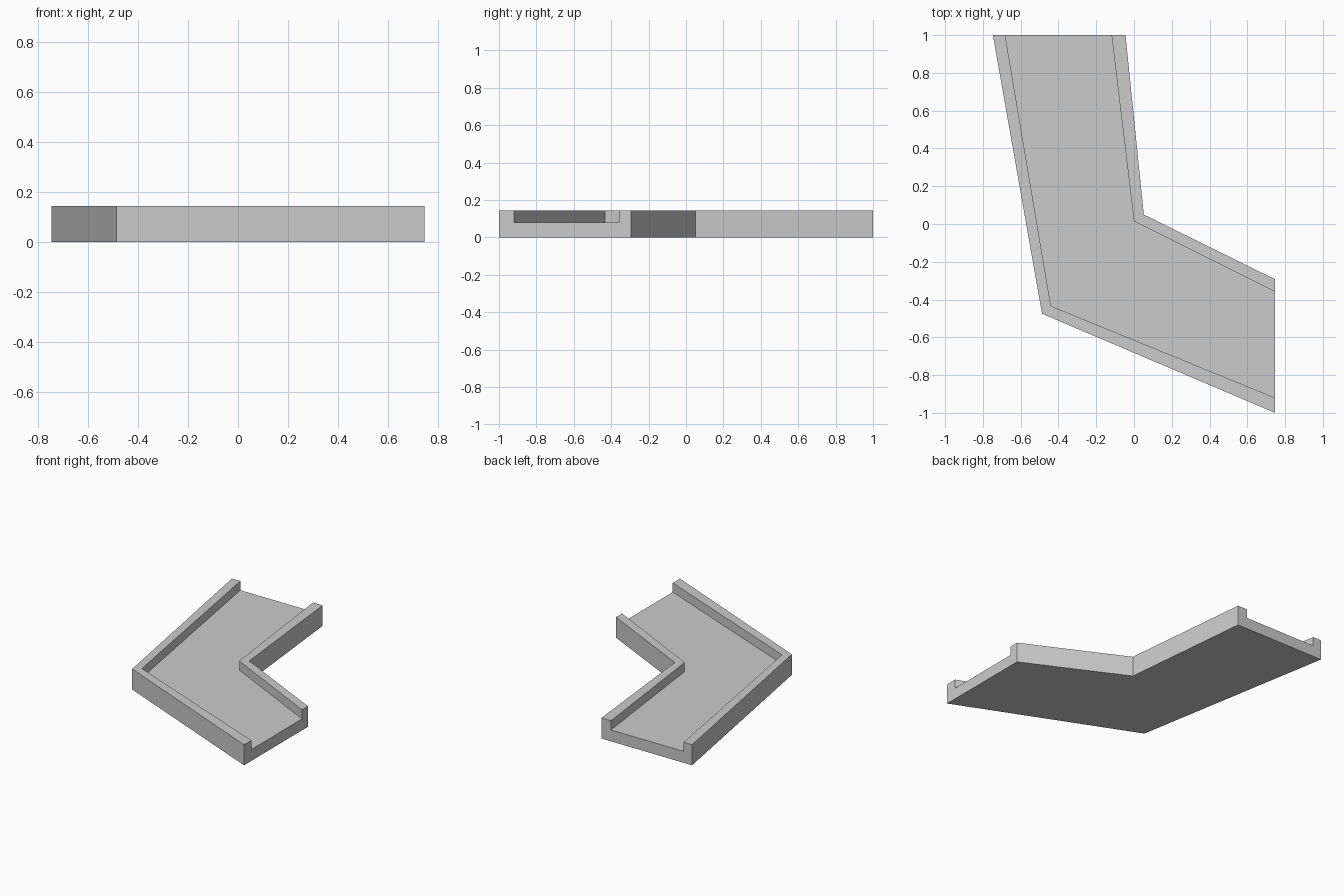
import bpy, bmesh

if "Cube" in bpy.data.objects:
    bpy.data.objects.remove(bpy.data.objects["Cube"])

TOP, FLOOR = 0.144, 0.08

# Plan lines of the bent channel: back end, bend, right end
outer_left = [(-0.747, 1.0), (-0.487, -0.475), (0.747, -1.0)]
inner_left = [(-0.682, 1.0), (-0.44, -0.434), (0.747, -0.92)]
inner_right = [(-0.119, 1.0), (0.0, 0.014), (0.747, -0.359)]
outer_right = [(-0.045, 1.0), (0.052, 0.05), (0.747, -0.293)]

# U-shaped section: each corner follows one plan line at one height
section = [(outer_left, 0), (outer_left, TOP), (inner_left, TOP), (inner_left, FLOOR),
           (inner_right, FLOOR), (inner_right, TOP), (outer_right, TOP), (outer_right, 0)]

bm = bmesh.new()
rings = [[bm.verts.new((*line[i], z)) for line, z in section] for i in range(3)]

# Skin between neighbouring sections
n = len(section)
for a, b in zip(rings, rings[1:]):
    for k in range(n):
        m = (k + 1) % n
        bm.faces.new((a[k], a[m], b[m], b[k]))

# End caps: left wall, floor slab and right wall form one U-shaped face
bm.faces.new(rings[0])
bm.faces.new(rings[-1])
bmesh.ops.recalc_face_normals(bm, faces=bm.faces[:])

mesh = bpy.data.meshes.new("bent_channel")
bm.to_mesh(mesh)
bm.free()
bpy.context.collection.objects.link(bpy.data.objects.new("bent_channel", mesh))
